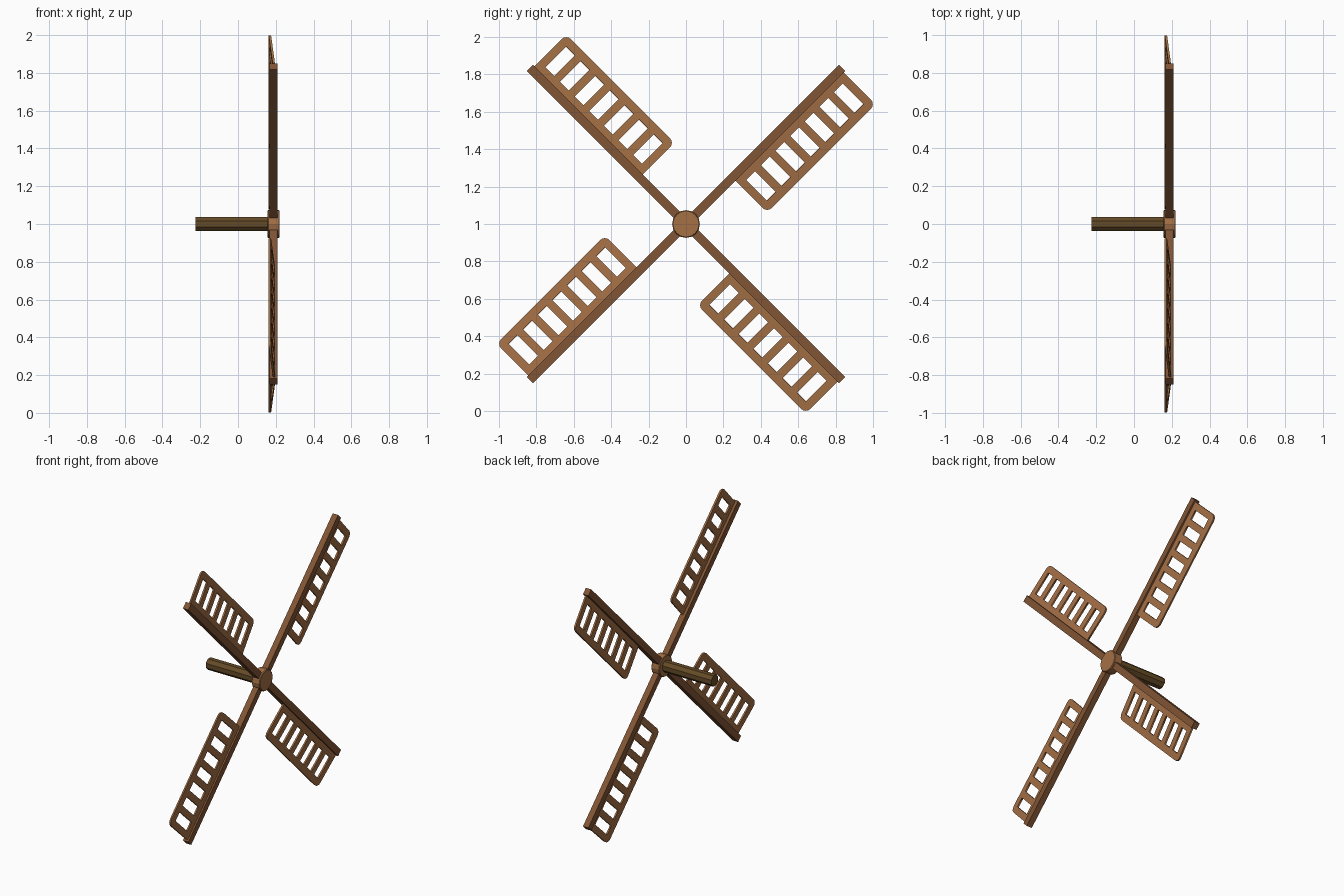
import bpy, math
from mathutils import Matrix

if "Cube" in bpy.data.objects:
    bpy.data.objects.remove(bpy.data.objects["Cube"])


def material(name, rgb):
    m = bpy.data.materials.new(name)
    m.diffuse_color = (*rgb, 1)
    m.use_nodes = True
    m.node_tree.nodes["Principled BSDF"].inputs["Base Color"].default_value = m.diffuse_color
    return m


light_wood = material("light_wood", (0.37, 0.16, 0.06))
spar_wood = material("spar_wood", (0.22, 0.09, 0.035))
dark_wood = material("dark_wood", (0.13, 0.07, 0.02))


def cylinder(name, sides, radius, x0, x1, mat, bevel=0):
    bpy.ops.mesh.primitive_cylinder_add(vertices=sides, radius=radius, depth=x1 - x0,
                                        location=((x0 + x1) / 2, 0, 1),
                                        rotation=(0, math.pi / 2, 0))
    ob = bpy.context.object
    ob.name = name
    ob.data.materials.append(mat)
    if bevel:
        mod = ob.modifiers.new("soft_edge", 'BEVEL')
        mod.width = bevel
        mod.segments = 1
        mod.limit_method = 'ANGLE'
        mod.angle_limit = math.radians(50)
    return ob


# Axle and hub
axle = cylinder("axle", 8, 0.041, -0.225, 0.17, dark_wood)
axle.data.transform(Matrix.Rotation(math.pi / 8, 4, 'Z'))
cylinder("hub", 16, 0.074, 0.157, 0.221, light_wood, 0.004)


def add_spline(curve, pts):
    s = curve.splines.new('POLY')
    s.points.add(len(pts) - 1)
    for p, (u, v) in zip(s.points, pts):
        p.co = (u, v, 0, 1)
    s.use_cyclic_u = True


def rect(u0, u1, v0, v1, radius=0):
    # Rectangle whose two outer (v1) corners may be rounded
    pts = [(u0, v0), (u1, v0)]
    if not radius:
        return pts + [(u1, v1), (u0, v1)]
    for cu, start in ((u1 - radius, 0), (u0 + radius, 90)):
        for i in range(5):
            a = math.radians(start + 22.5 * i)
            pts.append((cu + radius * math.cos(a), v1 - radius + radius * math.sin(a)))
    return pts


# Sail lattice: flat rounded panel with a row of seven openings
U0, U1, V1 = 0.35, 1.169, 0.265
HOLES, BAR = 7, 0.045
curve = bpy.data.curves.new("sail_profile", 'CURVE')
curve.dimensions = '2D'
curve.fill_mode = 'BOTH'
curve.extrude = 0.006
add_spline(curve, rect(U0, U1, 0.0, V1, 0.036))
pitch = (U1 - U0 - BAR) / HOLES
for i in range(HOLES):
    a = U0 + BAR + i * pitch
    add_spline(curve, rect(a, a + pitch - BAR, 0.062, V1 - 0.047))
sail = bpy.data.objects.new("sail_1", curve)
bpy.context.collection.objects.link(sail)
bpy.ops.object.select_all(action='DESELECT')
sail.select_set(True)
bpy.context.view_layer.objects.active = sail
bpy.ops.object.convert(target='MESH')
sail = bpy.context.object
sail.data.materials.clear()
sail.data.materials.append(light_wood)

# Spar: square beam from hub centre to tip
bpy.ops.mesh.primitive_cube_add(size=1)
spar = bpy.context.object
spar.name = "spar_1"
spar.data.transform(Matrix.Translation((0.59, 0, 0)) @ Matrix.Diagonal((1.18, 0.046, 0.042, 1)))
spar.data.materials.append(spar_wood)

# Place four arms; local axes are along, across and toward the axle
r = math.sqrt(0.5)
frame = Matrix(((0, 0, -1, 0), (r, r, 0, 0), (r, -r, 0, 0), (0, 0, 0, 1)))
pitch_tilt = Matrix.Rotation(math.radians(5.6), 4, 'X')
for k in range(4):
    turn = Matrix.Translation((0, 0, 1)) @ Matrix.Rotation(k * math.pi / 2, 4, 'X')
    for src, name, x, tilt in ((spar, "spar", 0.187, Matrix()),
                               (sail, "sail", 0.193, pitch_tilt)):
        ob = src
        if k:
            ob = src.copy()
            ob.name = f"{name}_{k + 1}"
            bpy.context.collection.objects.link(ob)
        ob.matrix_world = turn @ Matrix.Translation((x, 0, 0)) @ frame @ tilt
